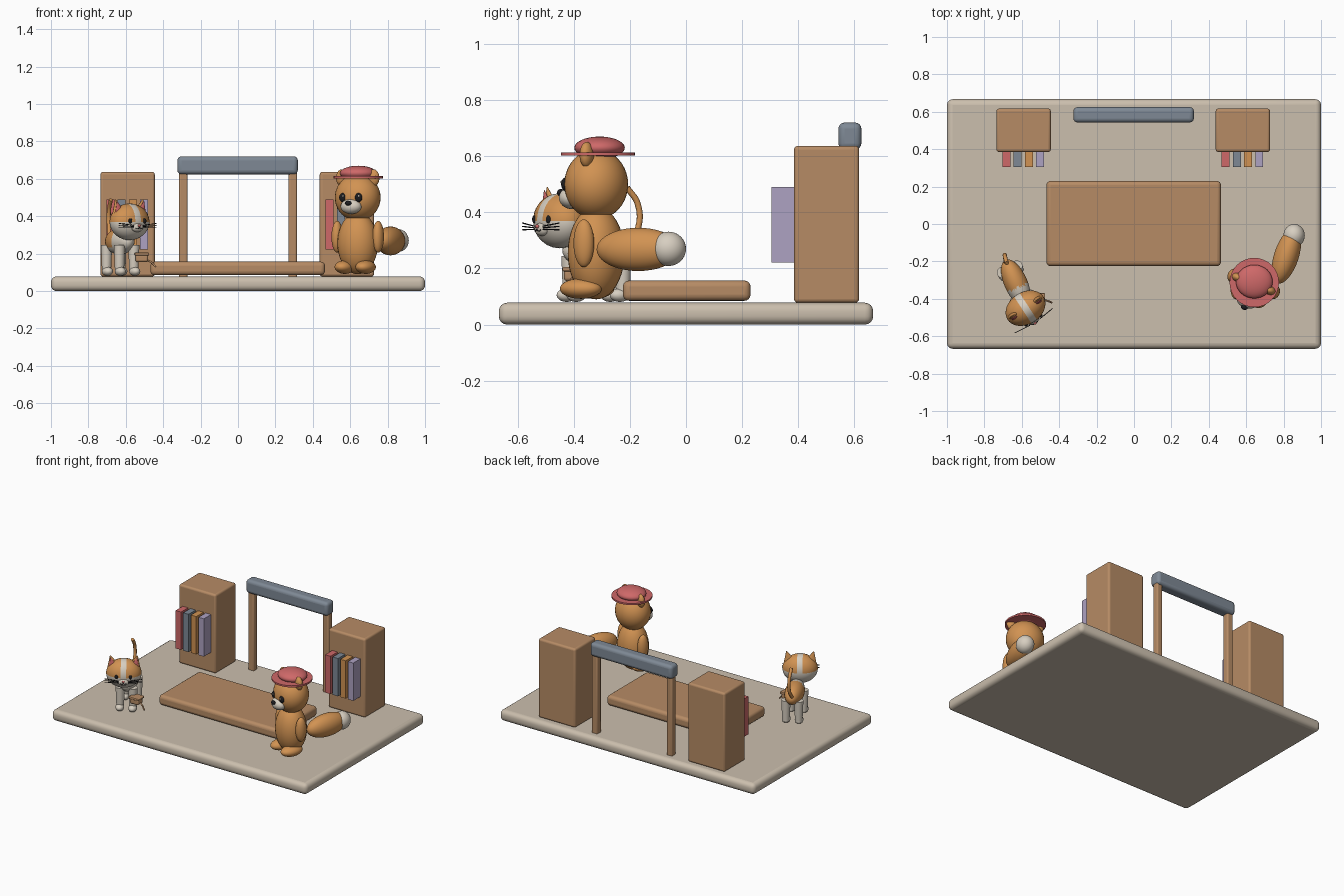
import bpy
import bmesh
from math import radians, pi
from mathutils import Matrix, Vector

cube = bpy.data.objects.get("Cube")
if cube:
    bpy.data.objects.remove(cube)


def material(name, rgb):
    m = bpy.data.materials.new(name)
    m.use_nodes = True
    m.diffuse_color = (*rgb, 1)
    m.node_tree.nodes["Principled BSDF"].inputs["Base Color"].default_value = (*rgb, 1)
    return m


STONE = material("warm_stone", (0.60, 0.52, 0.42))
WOOD = material("wood_brown", (0.47, 0.26, 0.13))
ORANGE = material("fur_orange", (0.64, 0.29, 0.085))
CREAM = material("fur_cream", (0.68, 0.62, 0.53))
SLATE = material("slate_grey", (0.21, 0.25, 0.30))
RED = material("coral_red", (0.62, 0.14, 0.14))
LILAC = material("lilac", (0.42, 0.36, 0.54))
BLACK = material("near_black", (0.012, 0.012, 0.014))


def finish(name, bm, mats, matrix=Matrix(), smooth=True):
    mesh = bpy.data.meshes.new(name)
    bm.to_mesh(mesh)
    bm.free()
    for m in mats:
        mesh.materials.append(m)
    ob = bpy.data.objects.new(name, mesh)
    ob.matrix_world = matrix
    bpy.context.collection.objects.link(ob)
    if smooth:
        mesh.shade_smooth()
    return ob


def box(name, lo, hi, mat, bevel=0.0, segments=4):
    lo, hi = Vector(lo), Vector(hi)
    bm = bmesh.new()
    bmesh.ops.create_cube(bm, size=1)
    bmesh.ops.scale(bm, vec=hi - lo, verts=bm.verts)
    if bevel:
        bmesh.ops.bevel(bm, geom=bm.edges[:], offset=bevel, segments=segments,
                        profile=0.5, affect='EDGES')
        for f in bm.faces:
            f.smooth = len(f.verts) == 3 or min(e.calc_length() for e in f.edges) < bevel
    return finish(name, bm, [mat], Matrix.Translation((lo + hi) / 2), smooth=False)


def ball(name, frame, centre, radii, mats, rule=None, turn=0.0, sideways=False):
    """Ellipsoid; rule(unit centre of face) picks the material index."""
    bm = bmesh.new()
    bmesh.ops.create_uvsphere(bm, u_segments=32, v_segments=20, radius=1)
    if sideways:
        bmesh.ops.rotate(bm, matrix=Matrix.Rotation(pi / 2, 3, 'Y'), verts=bm.verts)
    if rule:
        for f in bm.faces:
            f.material_index = rule(f.calc_center_median())
    bmesh.ops.scale(bm, vec=radii, verts=bm.verts)
    return finish(name, bm, mats, frame @ Matrix.Translation(centre)
                  @ Matrix.Rotation(turn, 4, 'Z'))


def cone(name, frame, centre, r1, r2, depth, mat, flat=1.0, tilt=0.0):
    bm = bmesh.new()
    bmesh.ops.create_cone(bm, cap_ends=True, segments=32, radius1=r1, radius2=r2, depth=depth)
    for f in bm.faces:
        f.smooth = len(f.verts) == 4
    return finish(name, bm, [mat], frame @ Matrix.Translation(centre)
                  @ Matrix.Rotation(tilt, 4, 'Y') @ Matrix.Diagonal((1, flat, 1, 1)), smooth=False)


def tube(name, frame, points, radius, mat):
    cu = bpy.data.curves.new(name, 'CURVE')
    cu.dimensions = '3D'
    cu.bevel_depth = radius
    cu.bevel_resolution = 3
    cu.use_fill_caps = True
    sp = cu.splines.new('BEZIER')
    sp.bezier_points.add(len(points) - 1)
    for bp, p in zip(sp.bezier_points, points):
        bp.co = p
        bp.handle_left_type = bp.handle_right_type = 'AUTO'
    cu.materials.append(mat)
    ob = bpy.data.objects.new(name, cu)
    ob.matrix_world = frame
    bpy.context.collection.objects.link(ob)


def frame_at(x, y, z, degrees):
    return Matrix.Translation((x, y, z)) @ Matrix.Rotation(radians(degrees), 4, 'Z')


SIDES = (("left", 1), ("right", -1))
WORLD = Matrix()

# Ground slab and low table
box("ground_slab", (-1, -0.667, 0), (1, 0.667, 0.078), STONE, 0.03)
box("low_table", (-0.468, -0.225, 0.085), (0.465, 0.23, 0.157), WOOD, 0.022)

# Bookcases with four books each
for side, x in (("right", -0.735), ("left", 0.437)):
    box(side + "_bookcase", (x, 0.385, 0.078), (x + 0.29, 0.617, 0.637), WOOD, 0.014)
    for i, mat in enumerate((RED, SLATE, ORANGE, LILAC)):
        bx = x + 0.032 + i * 0.06
        box(f"{side}_book_{i + 1}", (bx, 0.305, 0.222), (bx + 0.042, 0.4, 0.49), mat)

# Gate with two posts and a beam
for side, s in SIDES:
    box(side + "_gate_post", (s * 0.293 - 0.023, 0.562, 0.07),
        (s * 0.293 + 0.023, 0.608, 0.64), WOOD, 0.01)
box("gate_beam", (-0.324, 0.543, 0.624), (0.32, 0.625, 0.72), SLATE, 0.022)

# Seated bushy-tailed animal: body and head
B = frame_at(0.64, -0.32, 0, -22)
ball("sitter_body", B, (0, 0, 0.255), (0.11, 0.1, 0.165), [ORANGE])
ball("sitter_head", B, (0, 0, 0.5), (0.124, 0.112, 0.125), [ORANGE])
ball("sitter_muzzle", B, (0, -0.095, 0.452), (0.058, 0.042, 0.04), [CREAM])
ball("sitter_nose", B, (0, -0.136, 0.47), (0.018, 0.013, 0.013), [BLACK])
for side, s in SIDES:
    ball(side + "_sitter_ear", B, (s * 0.09, 0.0, 0.605), (0.034, 0.024, 0.046), [ORANGE])
    ball(side + "_sitter_eye", B, (s * 0.045, -0.1, 0.5), (0.021, 0.014, 0.024), [BLACK])
    ball(side + "_sitter_eye_glint", B, (s * 0.045 + 0.006, -0.113, 0.508),
         (0.005, 0.003, 0.005), [CREAM])
    ball(side + "_sitter_arm", B, (s * 0.118, 0, 0.29), (0.03, 0.038, 0.085), [ORANGE])
    ball(side + "_sitter_foot", B, (s * 0.06, -0.035, 0.128), (0.05, 0.078, 0.036), [ORANGE])

# Seated animal: tail and hat
ball("sitter_tail", WORLD, (0.815, -0.17, 0.268), (0.066, 0.155, 0.077), [ORANGE],
     turn=radians(-18))
ball("sitter_tail_tip", WORLD, (0.856, -0.062, 0.27), (0.057, 0.062, 0.061), [CREAM])
cone("hat_brim", WORLD, (0.643, -0.313, 0.608), 0.132, 0.132, 0.012, RED)
ball("hat_crown", WORLD, (0.643, -0.308, 0.63), (0.098, 0.09, 0.04), [RED])

# Cat: two-tone body, legs and tail
C = frame_at(-0.632, -0.315, 0, 24)
ball("cat_body", C, (0, 0, 0.265), (0.062, 0.135, 0.07), [ORANGE, CREAM],
     lambda c: int(c.z < -0.45 or c.y < -0.2))
for side, s in SIDES:
    for end, y in (("front", -0.09), ("back", 0.08)):
        x = s * 0.042
        cone(f"{side}_{end}_cat_leg", C, (x, y, 0.17), 0.024, 0.03, 0.15, CREAM)
        ball(f"{side}_{end}_cat_paw", C, (x, y - 0.012, 0.105), (0.028, 0.037, 0.024), [CREAM])
tube("cat_tail", WORLD, [(-0.685, -0.21, 0.28), (-0.69, -0.172, 0.34),
                         (-0.69, -0.172, 0.43), (-0.68, -0.21, 0.488)], 0.011, ORANGE)

# Cat: head with pale chin and forehead stripe
H = frame_at(-0.58, -0.45, 0.37, 33)
ball("cat_head", H, (0, 0, 0), (0.114, 0.086, 0.098), [ORANGE, CREAM],
     lambda c: int(c.z < -0.02 or abs(c.x) < 0.16), sideways=True)
ball("cat_muzzle", H, (0, -0.076, -0.03), (0.036, 0.02, 0.024), [CREAM])
ball("cat_nose", H, (0, -0.096, -0.02), (0.009, 0.006, 0.007), [RED])
for side, s in SIDES:
    cone(side + "_cat_ear", H, (s * 0.078, 0.004, 0.083), 0.038, 0.003, 0.075, ORANGE, 0.5,
         tilt=s * 0.25)
    cone(side + "_cat_inner_ear", H, (s * 0.078, -0.01, 0.08), 0.027, 0.002, 0.06, RED, 0.4,
         tilt=s * 0.25)
    ball(side + "_cat_eye", H, (s * 0.045, -0.078, 0.005), (0.011, 0.007, 0.014), [BLACK])
    for i, dz in enumerate((-0.012, 0, 0.012)):
        tube(f"{side}_cat_whisker_{i + 1}", H,
             [(s * 0.03, -0.09, -0.025 + dz * 0.5), (s * 0.12, -0.08, -0.02 + dz)], 0.0022, BLACK)
    tube(side + "_cat_mouth", H, [(0, -0.098, -0.03), (s * 0.01, -0.097, -0.037),
                                  (s * 0.02, -0.093, -0.033)], 0.002, BLACK)

# Little satchel beside the cat, with a trailing strap
box("satchel", (-0.548, -0.435, 0.155), (-0.48, -0.375, 0.197), WOOD, 0.012)
box("satchel_flap", (-0.553, -0.44, 0.19), (-0.475, -0.37, 0.205), WOOD, 0.005)
tube("satchel_strap", WORLD, [(-0.5, -0.4, 0.17), (-0.465, -0.41, 0.155),
                              (-0.44, -0.42, 0.13)], 0.005, WOOD)
